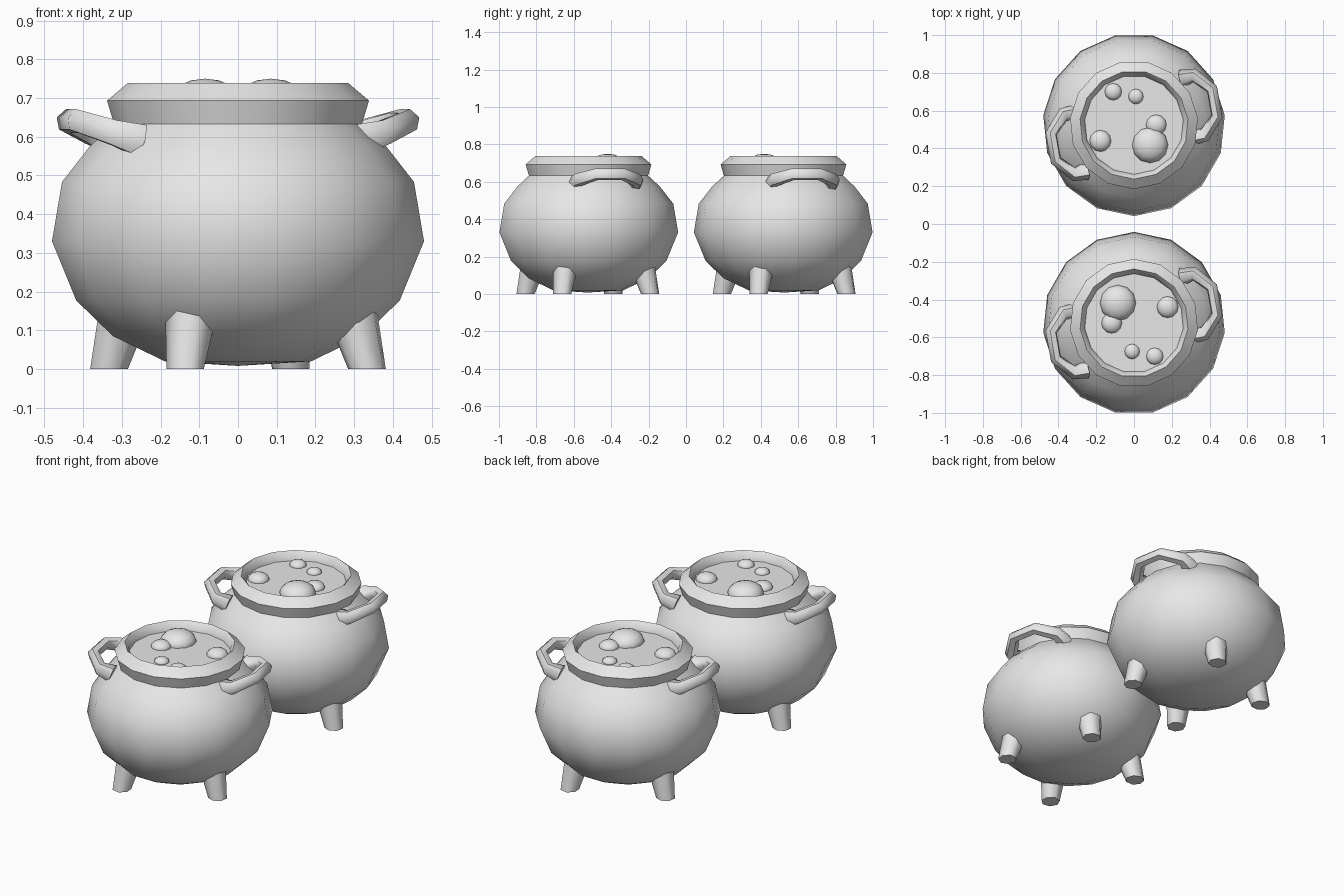
import bpy, bmesh, math
from mathutils import Matrix, Vector

cube = bpy.data.objects.get("Cube")
if cube:
    bpy.data.objects.remove(cube, do_unlink=True)

iron = bpy.data.materials.new("plain grey")
iron.use_nodes = True
GREY = (0.8, 0.8, 0.8, 1.0)
iron.diffuse_color = GREY
iron.node_tree.nodes["Principled BSDF"].inputs["Base Color"].default_value = GREY

SIDES = 15
LIQUID_Z = 0.69


def finish(obj, place, angle=60):
    """Place a part, give it the material and smooth it."""
    obj.matrix_world = place
    obj.data.materials.append(iron)
    bpy.ops.object.select_all(action='DESELECT')
    obj.select_set(True)
    bpy.context.view_layer.objects.active = obj
    bpy.ops.object.shade_smooth_by_angle(angle=math.radians(angle))


def mesh_object(name, bm):
    bmesh.ops.recalc_face_normals(bm, faces=bm.faces)
    mesh = bpy.data.meshes.new(name)
    bm.to_mesh(mesh)
    bm.free()
    obj = bpy.data.objects.new(name, mesh)
    bpy.context.collection.objects.link(obj)
    return obj


def lathe(name, profile):
    """Spin a (radius, height) profile; both ends close on the axis."""
    bm = bmesh.new()
    rings = []
    for r, z in profile:
        count = SIDES if r > 0 else 1
        rings.append([bm.verts.new((r * math.sin(a), -r * math.cos(a), z))
                      for a in (i * math.tau / SIDES for i in range(count))])
    for low, high in zip(rings, rings[1:]):
        for i in range(SIDES):
            j = (i + 1) % SIDES
            corners = [low[i % len(low)], low[j % len(low)],
                       high[j % len(high)], high[i % len(high)]]
            bm.faces.new(list(dict.fromkeys(corners)))
    return mesh_object(name, bm)


def leg(name):
    """Tapered leg splayed outward along +x."""
    foot, top = Vector((0.36, 0, 0)), Vector((0.315, 0, 0.15))
    bm = bmesh.new()
    bmesh.ops.create_cone(bm, cap_ends=True, segments=7,
                          radius1=0.05, radius2=0.07, depth=top.z)
    for v in bm.verts:
        t = v.co.z / top.z + 0.5
        v.co = Vector((v.co.x, v.co.y, 0)) + foot.lerp(top, t)
    return mesh_object(name, bm)


def handle(name):
    """Bent bar with flared ends, pointing along +x."""
    half = [(0.29, 0.155, 0.59, 1.5), (0.36, 0.16, 0.61, 1.15), (0.44, 0.072, 0.64, 1.0)]
    path = half + [(u, -t, z, r) for u, t, z, r in reversed(half)]
    curve = bpy.data.curves.new(name, 'CURVE')
    curve.dimensions = '3D'
    curve.bevel_depth = 0.032
    curve.bevel_resolution = 1
    curve.use_fill_caps = True
    spline = curve.splines.new('POLY')
    spline.points.add(len(path) - 1)
    for p, (u, t, z, r) in zip(spline.points, path):
        p.co = (u, t + 0.042, z, 1)
        p.radius = r
    obj = bpy.data.objects.new(name, curve)
    bpy.context.collection.objects.link(obj)
    bpy.ops.object.select_all(action='DESELECT')
    obj.select_set(True)
    bpy.context.view_layer.objects.active = obj
    bpy.ops.object.convert(target='MESH')
    return bpy.context.view_layer.objects.active


def bubble(name, x, y, radius):
    """Squashed dome sitting in the liquid."""
    bm = bmesh.new()
    bmesh.ops.create_uvsphere(bm, u_segments=12, v_segments=8, radius=radius)
    bmesh.ops.scale(bm, vec=(1, 1, 0.63), verts=bm.verts)
    bmesh.ops.translate(bm, vec=(x, y, LIQUID_Z), verts=bm.verts)
    return mesh_object(name, bm)


# Outer wall, neck, rolled rim and inner wall down to the liquid
POT = [(0, 0.008), (0.19, 0.02), (0.325, 0.085), (0.42, 0.177), (0.483, 0.33),
       (0.457, 0.483), (0.385, 0.575), (0.322, 0.633), (0.34, 0.693),
       (0.287, 0.738), (0.268, 0.715), (0.262, LIQUID_Z), (0, LIQUID_Z)]
BUBBLES = [(0.085, -0.107, 0.095), (-0.11, 0.175, 0.045), (0.01, 0.15, 0.04),
           (-0.178, -0.085, 0.057), (0.118, 0.0, 0.054)]


def turn(degrees):
    return Matrix.Rotation(math.radians(degrees), 4, 'Z')


# Two matching pots, the front one turned half way round
for side, spin in (("back", 0), ("front", 180)):
    place = turn(spin) @ Matrix.Translation((0, 0.525, 0))
    finish(lathe(side + "_pot", POT), place)
    for k in range(4):
        finish(leg(f"{side}_leg_{k + 1}"), place @ turn(90 * k - 22))
    for k in range(2):
        finish(handle(f"{side}_handle_{k + 1}"), place @ turn(180 * k + 10))
    for k, spot in enumerate(BUBBLES):
        finish(bubble(f"{side}_bubble_{k + 1}", *spot), place)
